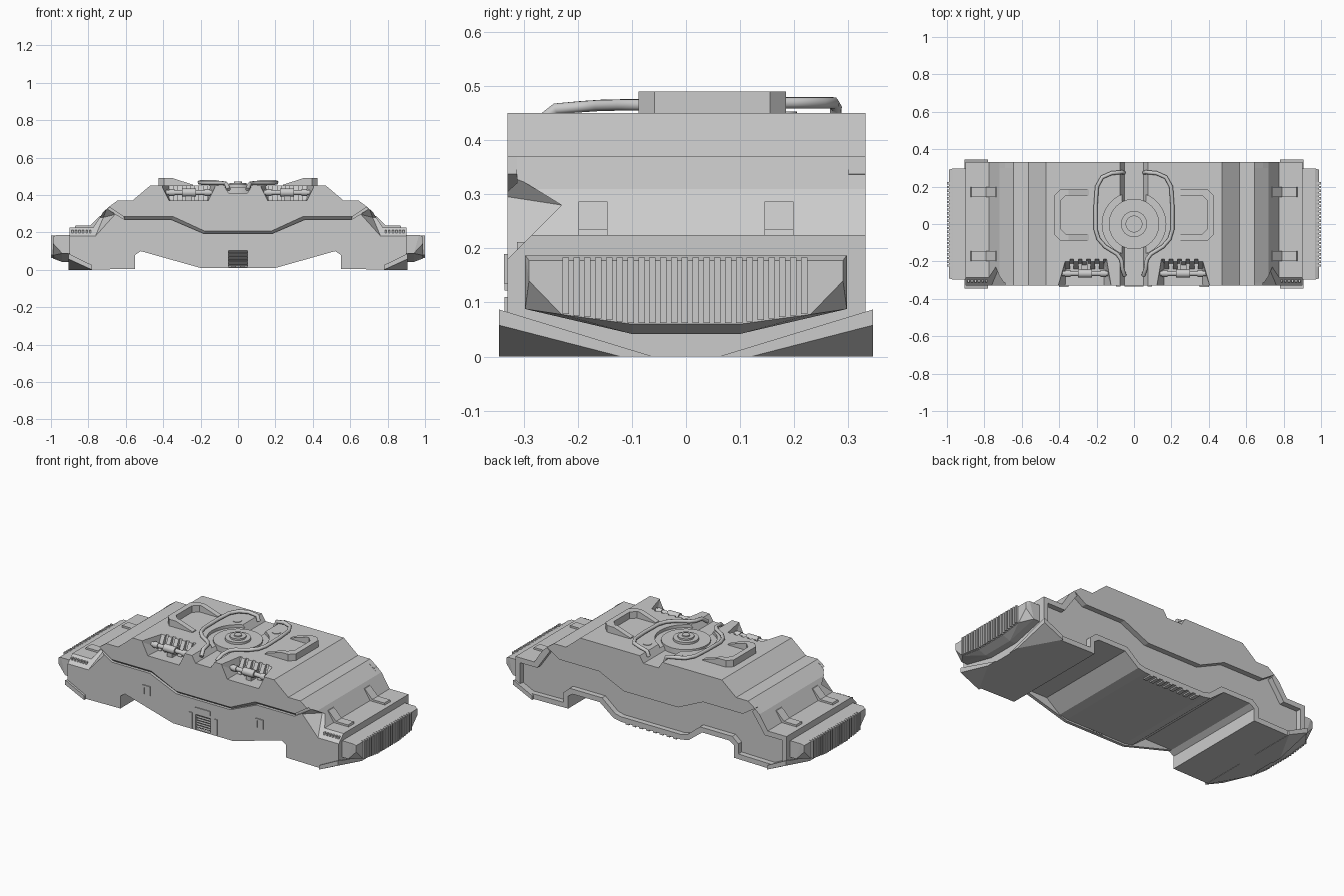
import bpy, bmesh, math
from mathutils import Vector

if "Cube" in bpy.data.objects:
    bpy.data.objects.remove(bpy.data.objects["Cube"])


def finish(name, bm, mirror=False):
    bmesh.ops.recalc_face_normals(bm, faces=bm.faces)
    me = bpy.data.meshes.new(name)
    bm.to_mesh(me)
    bm.free()
    ob = bpy.data.objects.new(name, me)
    bpy.context.collection.objects.link(ob)
    if mirror:
        apply(ob, ob.modifiers.new("Mirror", 'MIRROR'), use_clip=False)
    return ob


def apply(ob, mod, **props):
    for k, v in props.items():
        setattr(mod, k, v)
    bpy.context.view_layer.objects.active = ob
    bpy.ops.object.modifier_apply(modifier=mod.name)


def prism(name, pts, axis, a, b, mirror=False):
    put = {'X': lambda p, t: (t, p[0], p[1]), 'Y': lambda p, t: (p[0], t, p[1])}[axis]
    bm = bmesh.new()
    lo = [bm.verts.new(put(p, a)) for p in pts]
    hi = [bm.verts.new(put(p, b)) for p in pts]
    bm.faces.new(lo)
    bm.faces.new(hi)
    for i in range(len(pts)):
        j = (i + 1) % len(pts)
        bm.faces.new((lo[i], lo[j], hi[j], hi[i]))
    return finish(name, bm, mirror)


def hull(name, pts, mirror=True):
    bm = bmesh.new()
    for p in pts:
        bm.verts.new(p)
    bmesh.ops.convex_hull(bm, input=bm.verts)
    bmesh.ops.dissolve_limit(bm, angle_limit=.01, verts=bm.verts, edges=bm.edges)
    return finish(name, bm, mirror)


def boxes(name, specs, mirror=True):
    # each spec: x0, x1, y0, y1, z0, z1
    bm = bmesh.new()
    for x0, x1, y0, y1, z0, z1 in specs:
        for v in bmesh.ops.create_cube(bm, size=1)['verts']:
            v.co = ((x0 + x1) / 2 + v.co.x * (x1 - x0), (y0 + y1) / 2 + v.co.y * (y1 - y0),
                    (z0 + z1) / 2 + v.co.z * (z1 - z0))
    return finish(name, bm, mirror)


def cyl(name, r, p, q, mirror=False, n=32):
    bm = bmesh.new()
    p, q = Vector(p), Vector(q)
    bmesh.ops.create_cone(bm, cap_ends=True, segments=n, radius1=r, radius2=r, depth=(q - p).length)
    rot = (q - p).to_track_quat('Z', 'Y')
    for v in bm.verts:
        v.co = rot @ v.co + (p + q) / 2
    for f in bm.faces:
        f.smooth = len(f.verts) == 4
    return finish(name, bm, mirror)


def cut(obs, cutter):
    cutter.hide_render = True
    for ob in obs:
        apply(ob, ob.modifiers.new("Cut", 'BOOLEAN'), object=cutter, operation='DIFFERENCE', solver='EXACT')
    bpy.data.objects.remove(cutter)


def sym(half):
    return half + [(-x, z) for x, z in reversed(half)]


# Hull: a core with separate front and rear skins, leaving the seam recessed
top = [(.05, .41), (.075, .45), (.47, .45), (.565, .37), (.645, .37)]
side = [(.72, .31), (.775, .225), (.9, .225)]
bottom = [(.9, .0), (.55, .005), (.55, .08), (.52, .1), (.2, .01)]
stepped = [(.9, .0), (.55, .005), (.55, .08), (.52, .1), (.34, .1), (.25, .03), (.2, .02)]
seam_up = [(.69, .337), (.61, .284), (.345, .284), (.18, .208)]
seam_low = [(.18, .193), (.355, .268), (.605, .268), (.70, .325)]
core = prism("hull_core", sym(top + side + stepped), 'Y', -.312, .30)
front_up = prism("front_upper_skin", sym(top + seam_up), 'Y', -.33, -.312)
front_low = prism("front_lower_skin", sym(seam_low + side + bottom), 'Y', -.33, -.312)
rear_up = prism("rear_upper_skin", sym(top + seam_up), 'Y', .30, .332)

# Sloping face inside the front seam
bm = bmesh.new()
a = [bm.verts.new((x, -.329, z)) for x, z in sym(seam_up[1:])]
b = [bm.verts.new((x, -.313, z)) for x, z in sym(seam_low[2::-1])]
for i in range(len(a) - 1):
    bm.faces.new((a[i], b[i], b[i + 1], a[i + 1]))
finish("front_seam", bm)

# Rear rim around the recessed lower back
inner = [(.672, .315), (.755, .195), (.87, .195), (.87, .03), (.58, .035), (.58, .095), (.54, .13), (.325, .13),
         (.24, .06), (.2, .05)]
rim_pts = sym([(.69, .336)] + side + stepped) + [(-x, z) for x, z in inner] + inner[::-1]
rim = prism("rear_rim", rim_pts, 'Y', .30, .332)
boxes("rear_rim_teeth", [(.012 + i * .045, .034 + i * .045, .28, .332, .012, .03) for i in range(4)])

# Cuts: front shoulder notches, piston bays, lower corners, round dish, front vent
shoulder = hull("shoulder_cutter", [(.72, -.23, .28), (.64, -.36, .30), (.69, -.36, .36), (1, -.23, .28),
                                    (1, -.36, .15), (1, -.36, .36), (.775, -.36, .15)])
cut([core, front_up, front_low], shoulder)
bay = hull("bay_cutter", [(sx, y, z) for z, y1, xs, xb in ((.37, -.21, (.16, .37), (.16, .36)),
                                                          (.46, -.185, (.115, .415), (.145, .365)))
                          for y, pair in ((-.36, xs), (y1, xb)) for sx in pair])
cut([core, front_up], bay)
for sy in (-1, 1):
    corner = hull("corner_cutter", [(.95, sy * .37, .0887), (.95, -sy * .05, -.02), (.725, sy * .37, -.02),
                                    (.95, sy * .37, -.02)])
    cut([core, front_low if sy < 0 else rim], corner)
cut([core], cyl("dish_cutter", .17, (0, 0, .432), (0, 0, .6), n=48))
cut([front_low], boxes("vent_cutter", [(-.05, .05, -.35, -.30, .016, .104)], False))

# Piston bays: horizontal pistons and back-wall ribs
cyl("piston_rod", .013, (.14, -.265, .413), (.385, -.265, .413), True, 16)
for x0, x1, r in ((.15, .18, .018), (.225, .30, .022), (.34, .37, .018)):
    cyl("piston_collar", r, (x0, -.265, .413), (x1, -.265, .413), True, 16)
boxes("piston_mount", [(.245, .28, -.275, -.195, .37, .413)])
for i in range(5):
    x = .163 + i * .045
    prism("bay_rib", [(-.18, .45), (-.20, .45), (-.24, .375), (-.24, .365), (-.18, .365)],
          'X', x, x + .025, True)

# Turntable in the dish
for r, z in ((.135, .442), (.07, .455), (.045, .465), (.022, .472)):
    cyl("turntable", r, (0, 0, .40), (0, 0, z), n=40)
cyl("roof_cap", .025, (.13, .18, .44), (.13, .18, .453), True, 20)

# Roof pipes curving round the turntable
cu = bpy.data.curves.new("roof_pipe", 'CURVE')
cu.dimensions = '3D'
cu.bevel_depth = .011
cu.bevel_resolution = 2
cu.use_fill_caps = True
path = [(.055, .275, .43), (.065, .277, .46), (.12, .272, .469), (.17, .25, .469), (.198, .20, .469), (.205, .1, .468),
        (.205, -.03, .466), (.19, -.08, .465), (.155, -.12, .465), (.09, -.16, .464), (.068, -.19, .462),
        (.062, -.24, .458), (.05, -.275, .43)]
sp = cu.splines.new('POLY')
sp.points.add(len(path) - 1)
for pt, co in zip(sp.points, path):
    pt.co = (*co, 1)
sp.use_smooth = True
pipe = bpy.data.objects.new("roof_pipe", cu)
bpy.context.collection.objects.link(pipe)
bpy.ops.object.select_all(action='DESELECT')
pipe.select_set(True)
bpy.context.view_layer.objects.active = pipe
bpy.ops.object.convert(target='MESH')
pipe = bpy.context.view_layer.objects.active
apply(pipe, pipe.modifiers.new("Mirror", 'MIRROR'))


# Raised C-shaped roof brackets, higher towards the ends
def c_path(d):
    x1, y0, y1, r = .425 - d, -.088 + d, .185 - d, .03
    return [(.24, y0), (.35, y0), (x1 - r, y0), (x1, y0 + r), (x1, y1 - r), (x1 - r, y1), (.35, y1), (.24, y1)]


bm = bmesh.new()
rows = []
for po, pi in zip(c_path(0), c_path(.032)):
    zt = .455 + .035 * min(1, max(0, (po[0] - .24) / .11))
    rows.append([bm.verts.new(c) for c in ((*po, .44), (*po, zt), (*pi, zt), (*pi, .44))])
for a, b in zip(rows, rows[1:]):
    for k in range(4):
        bm.faces.new((a[k], a[(k + 1) % 4], b[(k + 1) % 4], b[k]))
bm.faces.new(rows[0])
bm.faces.new(rows[-1])
finish("roof_bracket", bm, True)

# Bumper blocks with vertical grille bars at both ends
face = [(.29, .178), (.29, .14), (.23, .078), (.1, .06)]
back = [(.297, .187), (.297, .088), (.1, .042)]
hull("bumper", [(x, s * y, z) for s in (-1, 1)
                for x, pts in ((.988, face), (.89, back), (.968, back[:1]), (.94, back[1:])) for y, z in pts])
bars = []
for i in range(23):
    y = -.228 + i * .02
    zb = .062 + max(0, abs(y + .006) - .1) * .14
    bars.append((.96, 1.0, y, y + .012, zb, .183))
boxes("grille_bars", bars)

# Sloping lower lips at both ends
for sy in (-1, 1):
    hull("lower_lip", [(.906, sy * .345, .087), (.906, sy * .345, .058), (.906, sy * .12, .0), (.906, sy * .06, .0),
                       (.78, sy * .345, .025), (.78, sy * .345, .0), (.78, sy * .06, .0)])

# Bent clips over the end shoulders
for y in (-.172, .172):
    prism("shoulder_clip", [(.728, .287), (.74, .287), (.79, .236), (.87, .236), (.875, .22), (.775, .22), (.72, .287)],
          'Y', y - .027, y + .027, True)

# Front details: shoulder ticks, hooks, louvred vent
boxes("shoulder_ticks", [(.785 + i * .019, .795 + i * .019, -.312, -.285, .195, .212) for i in range(6)])
boxes("front_hooks", [(.35, .36, -.336, -.32, .135, .19), (.39, .40, -.336, -.32, .135, .19),
                      (.35, .40, -.336, -.32, .178, .19)])
boxes("vent_side_bars", [(.072, .095, -.335, -.32, .015, .11)])
for i in range(6):
    z = .017 + i * .0145
    prism("vent_louvre", [(-.329, z + .013), (-.311, z + .013), (-.311, z)], 'X', -.05, .05)
boxes("vent_plate", [(-.05, .05, -.335, -.32, .122, .148)], False)
